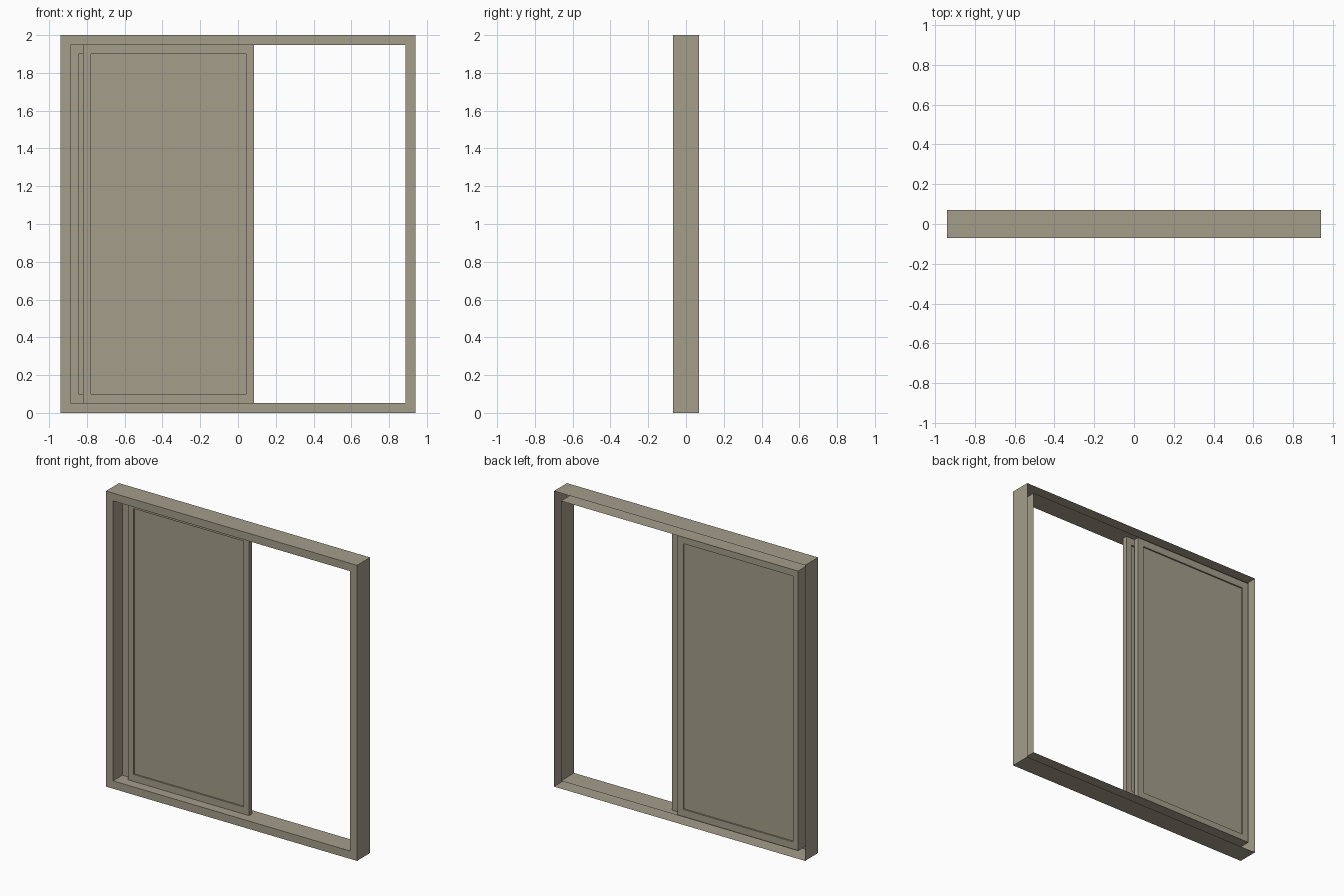
import bpy, bmesh

if "Cube" in bpy.data.objects:
    bpy.data.objects.remove(bpy.data.objects["Cube"])

mat = bpy.data.materials.new("warm_beige_metal")
mat.diffuse_color = (0.377, 0.337, 0.258, 1)
mat.use_nodes = True
mat.node_tree.nodes["Principled BSDF"].inputs["Base Color"].default_value = mat.diffuse_color


def rect_loft(name, loops, capped):
    """Skin a chain of upright rectangles given as (x0, x1, z0, z1, y)."""
    bm = bmesh.new()
    rings = []
    for x0, x1, z0, z1, y in loops:
        rings.append([bm.verts.new((x, y, z))
                      for x, z in ((x0, z0), (x1, z0), (x1, z1), (x0, z1))])
    for a, b in zip(rings, rings[1:]):
        for i in range(4):
            j = (i + 1) % 4
            bm.faces.new((a[i], a[j], b[j], b[i]))
    if capped:
        bm.faces.new(rings[0])
        bm.faces.new(rings[-1][::-1])
        bmesh.ops.recalc_face_normals(bm, faces=bm.faces[:])
    else:
        bmesh.ops.reverse_faces(bm, faces=bm.faces[:])
        # front ring must face -y
        front = min(bm.faces, key=lambda f: f.calc_center_median().y)
        front.normal_update()
        if front.normal.y > 0:
            bmesh.ops.reverse_faces(bm, faces=bm.faces[:])
    me = bpy.data.meshes.new(name)
    bm.to_mesh(me)
    bm.free()
    me.materials.append(mat)
    ob = bpy.data.objects.new(name, me)
    bpy.context.collection.objects.link(ob)


# Outer frame: a channel that is open at the back
W, T, D, H = 0.94, 0.053, 0.07, 2.0
outer = (-W, W, 0, H)
inner = (-W + T, W - T, T, H - T)
rect_loft("outer_frame", [(*outer, D), (*outer, -D), (*inner, -D), (*inner, D)], False)


# Sliding panels: stile border with a shallow recessed pane on both sides
def panel(name, x0, x1, y0, y1, border=0.043, step=0.01):
    full = (x0, x1, T, H - T)
    pane = (x0 + border, x1 - border, T + border + 0.005, H - T - border - 0.005)
    rect_loft(name, [(*pane, y0 + step), (*pane, y0), (*full, y0),
                     (*full, y1), (*pane, y1), (*pane, y1 - step)], True)


panel("front_sliding_panel", -0.82, 0.086, -0.005, 0.028)
panel("back_sliding_panel", -W + T, 0.019, 0.03, 0.063)
